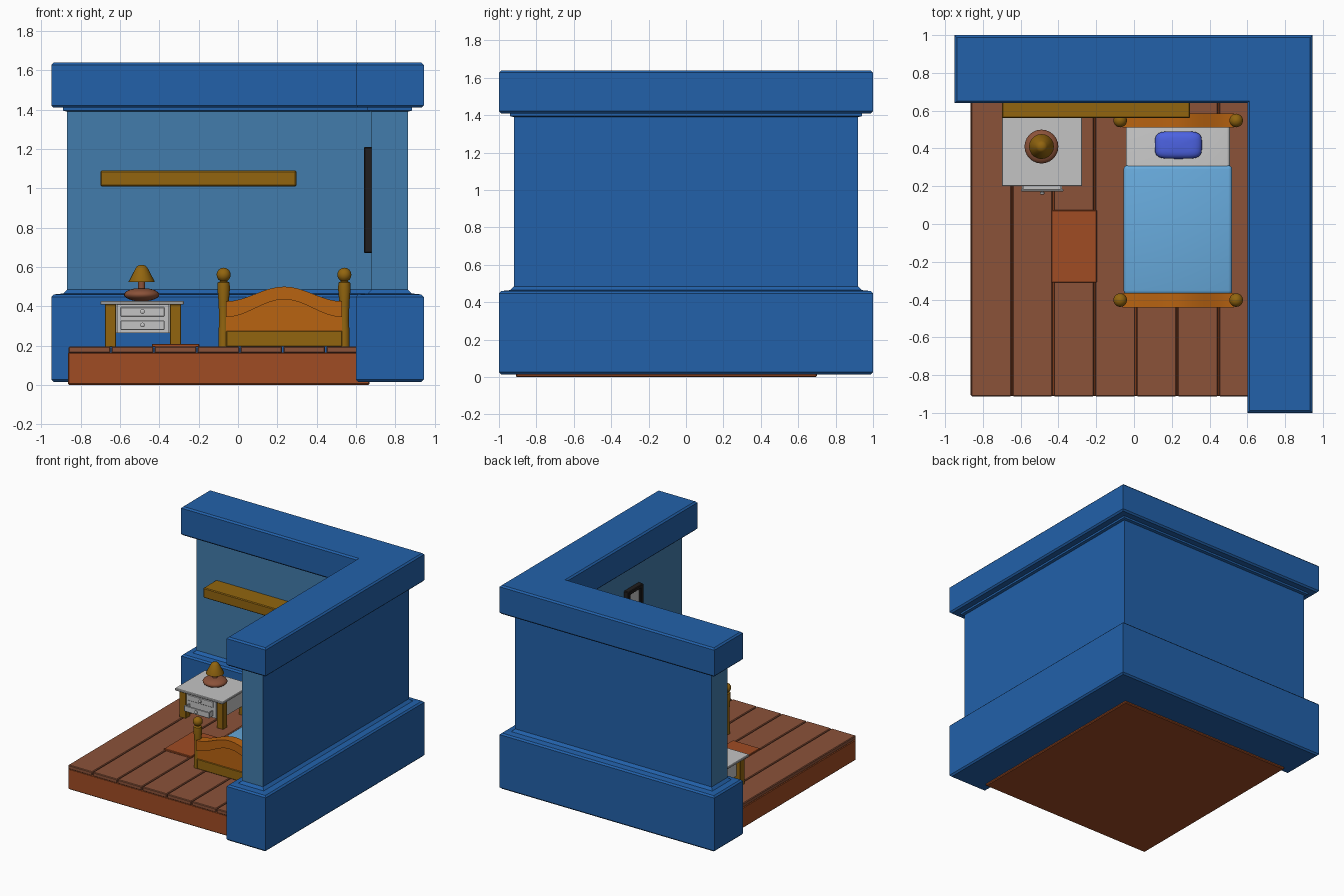
import bpy, bmesh, math

if "Cube" in bpy.data.objects:
    bpy.data.objects.remove(bpy.data.objects["Cube"])

def mat(name, r, g, b):
    def lin(c):
        c /= 255
        return c / 12.92 if c <= 0.04045 else ((c + 0.055) / 1.055) ** 2.4
    m = bpy.data.materials.new(name)
    m.diffuse_color = (lin(r), lin(g), lin(b), 1)
    m.use_nodes = True
    m.node_tree.nodes["Principled BSDF"].inputs["Base Color"].default_value = m.diffuse_color
    return m

BLUE = mat("wall blue", 34, 97, 170)
LIGHT = mat("inner wall blue", 66, 124, 172)
RUST = mat("rust brown", 160, 76, 36)
BROWN = mat("plank brown", 139, 82, 57)
GOLD = mat("golden wood", 146, 101, 15)
ORANGE = mat("orange wood", 184, 99, 17)
WHITE = mat("off white", 196, 196, 196)
SKY = mat("blanket blue", 104, 171, 221)
VIOLET = mat("pillow blue", 76, 98, 225)
BLACK = mat("frame black", 32, 29, 29)

def finish(name, bm, *mats, smooth=False):
    bmesh.ops.recalc_face_normals(bm, faces=bm.faces)
    me = bpy.data.meshes.new(name)
    bm.to_mesh(me)
    bm.free()
    for m in mats:
        me.materials.append(m)
    ob = bpy.data.objects.new(name, me)
    bpy.context.collection.objects.link(ob)
    if smooth:
        bpy.ops.object.select_all(action='DESELECT')
        ob.select_set(True)
        bpy.context.view_layer.objects.active = ob
        bpy.ops.object.shade_smooth_by_angle(angle=math.radians(40))
    return ob

def box(name, x0, x1, y0, y1, z0, z1, m, bevel=0.0, seg=1):
    bm = bmesh.new()
    bmesh.ops.create_cube(bm, size=1)
    for v in bm.verts:
        v.co = ((x0 + x1) / 2 + v.co.x * (x1 - x0),
                (y0 + y1) / 2 + v.co.y * (y1 - y0),
                (z0 + z1) / 2 + v.co.z * (z1 - z0))
    if bevel:
        bmesh.ops.bevel(bm, geom=bm.edges[:], offset=bevel, segments=seg, affect='EDGES', profile=0.5)
    return finish(name, bm, m, smooth=seg > 1)

def loft(bm, rings):
    """Bridge equal-sized closed rings and cap both ends."""
    vs = [[bm.verts.new(p) for p in r] for r in rings]
    n = len(vs[0])
    for a, b in zip(vs, vs[1:]):
        for i in range(n):
            bm.faces.new((a[i], a[(i + 1) % n], b[(i + 1) % n], b[i]))
    bm.faces.new(vs[0])
    bm.faces.new(vs[-1])

def lathe(name, x, y, prof, m, n=20):
    bm = bmesh.new()
    loft(bm, [[(x + r * math.cos(2 * math.pi * i / n), y + r * math.sin(2 * math.pi * i / n), z)
               for i in range(n)] for r, z in prof])
    return finish(name, bm, m, smooth=True)

def arch(name, x0, x1, y0, y1, low, high, m, n=16):
    """Board whose lower and upper edges are functions of t in 0..1."""
    bm = bmesh.new()
    rings = []
    for i in range(n + 1):
        t = i / n
        x = x0 + (x1 - x0) * t
        rings.append([(x, y0, low(t)), (x, y1, low(t)), (x, y1, high(t)), (x, y0, high(t))])
    loft(bm, rings)
    return finish(name, bm, m, smooth=True)

# L-shaped walls: one outline grown outward at each height for the trims
def outline(d, z):
    return [(-0.87 - d, 0.72 - d, z), (0.68 - d, 0.72 - d, z), (0.68 - d, -0.92 - d, z),
            (0.865 + d, -0.92 - d, z), (0.865 + d, 0.92 + d, z), (-0.87 - d, 0.92 + d, z)]

bm = bmesh.new()
loft(bm, [outline(d, z) for d, z in (
    (0.068, 0.015), (0.08, 0.027), (0.08, 0.448), (0.068, 0.46), (0.02, 0.465), (0, 0.485),
    (0, 1.39), (0.02, 1.395), (0.02, 1.41), (0.068, 1.41), (0.08, 1.422), (0.08, 1.628), (0.068, 1.64))])
bmesh.ops.recalc_face_normals(bm, faces=bm.faces)
for f in bm.faces:
    c = f.calc_center_median()
    if 0.8 < c.z < 1.1 and (f.normal.x < -0.5 or f.normal.y < -0.5):
        f.material_index = 1
finish("walls", bm, BLUE, LIGHT)

# floor slab and seven planks
box("floor_slab", -0.865, 0.67, -0.91, 0.70, 0, 0.166, RUST, 0.006)
W = 0.2186
for i in range(7):
    x = -0.865 + i * W
    box(f"floor_plank_{i + 1}", x + 0.003, x + W - 0.003, -0.912, 0.70, 0.162, 0.195, BROWN, 0.005)

# wall shelf
box("wall_shelf", -0.70, 0.297, 0.56, 0.73, 1.01, 1.09, GOLD, 0.006)

# framed panel on the right wall
fy0, fy1, fz0, fz1, b = -0.38, -0.19, 0.67, 1.21, 0.03
box("frame_top", 0.64, 0.685, fy0, fy1, fz1 - b, fz1, BLACK, 0.005)
box("frame_bottom", 0.64, 0.685, fy0, fy1, fz0, fz0 + b, BLACK, 0.005)
box("frame_front", 0.64, 0.685, fy0, fy0 + b, fz0, fz1, BLACK, 0.005)
box("frame_back", 0.64, 0.685, fy1 - b, fy1, fz0, fz1, BLACK, 0.005)
box("frame_pane", 0.66, 0.685, fy0 + 0.01, fy1 - 0.01, fz0 + 0.01, fz1 - 0.01, WHITE)

# bed ends: posts with ball tops, lower rail, panel and arched cap
def bump(t):
    return 0.5 - 0.5 * math.cos(2 * math.pi * t)

post = [(0.027, 0.19), (0.026, 0.27), (0.023, 0.33), (0.026, 0.42), (0.032, 0.49), (0.03, 0.52), (0.018, 0.527)]
post += [(0.036 * math.sin(a), 0.56 - 0.036 * math.cos(a))
         for a in [math.radians(d) for d in range(30, 180, 21)]]
for tag, y in (("head", 0.548), ("foot", -0.403)):
    for side, x in (("left", -0.073), ("right", 0.541)):
        lathe(f"{tag}_{side}_post", x, y, post, GOLD)
    box(f"{tag}board_rail", -0.06, 0.53, y - 0.03, y + 0.03, 0.195, 0.275, GOLD, 0.004)
    arch(f"{tag}board_panel", -0.06, 0.53, y - 0.025, y + 0.025, lambda t: 0.27,
         lambda t: 0.36 + 0.085 * bump(t), ORANGE)
    arch(f"{tag}board_cap", -0.06, 0.53, y - 0.038, y + 0.038, lambda t: 0.345 + 0.09 * bump(t),
         lambda t: 0.425 + 0.075 * bump(t), ORANGE)

# mattress, blanket, pillow
box("bed_base", -0.04, 0.505, -0.39, 0.54, 0.20, 0.26, GOLD)
box("mattress", -0.043, 0.507, -0.38, 0.525, 0.25, 0.315, WHITE, 0.015, 3)
box("blanket", -0.055, 0.52, -0.372, 0.31, 0.235, 0.328, SKY, 0.02, 3)
bm = bmesh.new()
bmesh.ops.create_uvsphere(bm, u_segments=24, v_segments=12, radius=1)
def squash(c, p):
    return math.copysign(abs(c) ** p, c)
for v in bm.verts:
    v.co = (0.235 + 0.125 * squash(v.co.x, 0.45), 0.418 + 0.073 * squash(v.co.y, 0.5), 0.338 + 0.035 * v.co.z)
finish("pillow", bm, VIOLET, smooth=True)

# rug
box("rug", -0.437, -0.197, -0.31, 0.073, 0.193, 0.209, RUST, 0.003)

# nightstand with its lower drawer pulled out
box("nightstand_top", -0.70, -0.275, 0.20, 0.58, 0.408, 0.426, WHITE, 0.004)
for sx, x in (("left", -0.677), ("right", -0.347)):
    for sy, y in (("front", 0.225), ("back", 0.505)):
        box(f"nightstand_{sy}_{sx}_leg", x, x + 0.057, y, y + 0.055, 0.193, 0.41, GOLD, 0.003)
box("nightstand_body", -0.64, -0.32, 0.245, 0.55, 0.265, 0.41, WHITE)
box("nightstand_face", -0.615, -0.352, 0.228, 0.25, 0.265, 0.41, WHITE)
knob = [(0.005, -0.012), (0.005, 0), (0.012, 0.004), (0.012, 0.012), (0.006, 0.016)]
for tag, y, z in (("upper", 0.22, 0.373), ("lower", 0.172, 0.305)):
    box(f"{tag}_drawer_front", -0.598, -0.374, y, y + 0.012, z - 0.025, z + 0.022, WHITE, 0.003)
    k = lathe(f"{tag}_drawer_knob", 0, 0, knob, WHITE, 12)
    k.rotation_euler.x = math.pi / 2
    k.location = (-0.486, y, z)
for tag, x in (("left", -0.592), ("right", -0.388)):
    box(f"drawer_{tag}_side", x, x + 0.008, 0.18, 0.24, 0.282, 0.322, WHITE)
box("drawer_bottom", -0.59, -0.382, 0.18, 0.24, 0.282, 0.29, WHITE)

# table lamp
base = [(0.09 * math.sin(a), 0.459 - 0.034 * math.cos(a)) for a in [math.radians(d) for d in range(20, 170, 15)]]
lathe("lamp_base", -0.49, 0.41, base, BROWN, 24)
lathe("lamp_stem", -0.49, 0.41, [(0.018, 0.48), (0.018, 0.54)], BROWN, 12)
lathe("lamp_shade", -0.49, 0.41, [(0.066, 0.523), (0.066, 0.527), (0.03, 0.595), (0.022, 0.605), (0.008, 0.61)], GOLD, 20)
